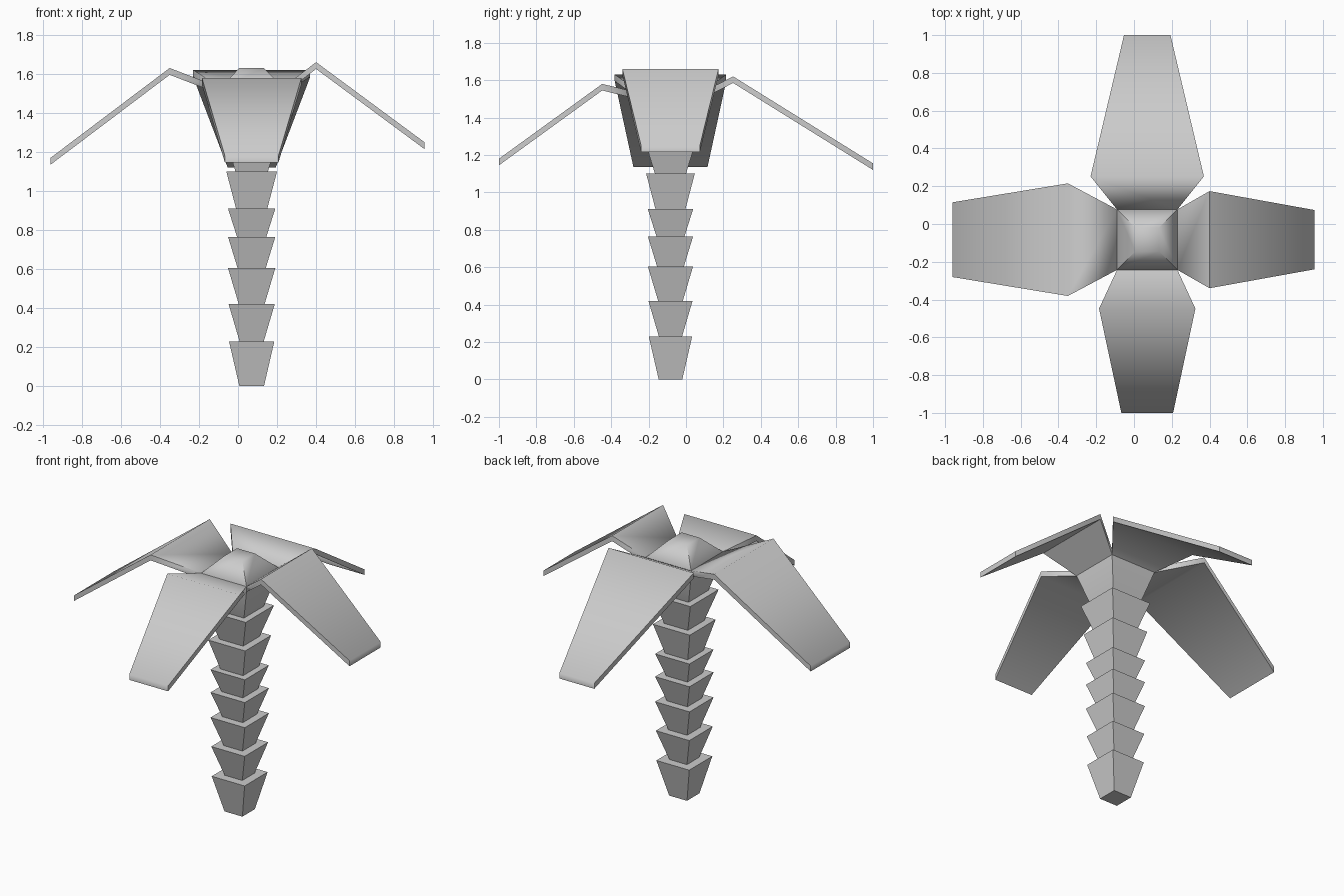
import bpy, bmesh, math
from mathutils import Matrix, Vector

if "Cube" in bpy.data.objects:
    bpy.data.objects.remove(bpy.data.objects["Cube"])

CX, CY = 0.07, -0.083   # trunk axis
ROOT, ROOT_Z, THICK = 0.16, 1.53, 0.035


def finish(name, bm, angle):
    bmesh.ops.recalc_face_normals(bm, faces=bm.faces)
    mesh = bpy.data.meshes.new(name)
    bm.to_mesh(mesh)
    bm.free()
    obj = bpy.data.objects.new(name, mesh)
    bpy.context.collection.objects.link(obj)
    bpy.ops.object.select_all(action='DESELECT')
    obj.select_set(True)
    bpy.context.view_layer.objects.active = obj
    bpy.ops.object.shade_smooth_by_angle(angle=math.radians(angle))
    return obj


def loft(bm, rings):
    """Skin a list of four-point rings and cap both ends."""
    loops = [[bm.verts.new(p) for p in ring] for ring in rings]
    for a, b in zip(loops, loops[1:]):
        for i in range(4):
            j = (i + 1) % 4
            bm.faces.new((a[i], a[j], b[j], b[i]))
    bm.faces.new(loops[0])
    bm.faces.new(loops[-1])


def square(half, z):
    return [(CX + sx * half, CY + sy * half, z)
            for sx, sy in ((-1, -1), (1, -1), (1, 1), (-1, 1))]


# Trunk: stacked square segments flaring upwards
levels = [0, 0.23, 0.42, 0.605, 0.765, 0.91, 1.10, 1.29]
bottoms = [0.063, 0.062, 0.066, 0.072, 0.075, 0.08, 0.083]
tops = [0.116, 0.118, 0.121, 0.121, 0.121, 0.130, 0.142]
for i, (b, t) in enumerate(zip(bottoms, tops)):
    bm = bmesh.new()
    loft(bm, [square(b, levels[i]), square(t, levels[i + 1])])
    finish(f"trunk_segment_{i + 1}", bm, 30)

# Crown hub: flared base with a low raised centre
bm = bmesh.new()
loft(bm, [square(0.10, 1.29), square(ROOT, ROOT_Z - THICK),
          square(ROOT, ROOT_Z), square(0.063, 1.63)])
finish("crown_hub", bm, 50)

# Fronds: root, raised shoulder and drooping tip as (distance, half width, height)
fronds = {
    "right_frond": (0, (0.33, 0.257, 1.66), (0.885, 0.157, 1.25)),
    "back_frond": (90, (0.335, 0.30, 1.62), (1.083, 0.123, 1.155)),
    "left_frond": (180, (0.42, 0.298, 1.63), (1.03, 0.198, 1.17)),
    "front_frond": (270, (0.365, 0.255, 1.58), (0.917, 0.137, 1.18)),
}
for name, (turn, shoulder, tip) in fronds.items():
    place = Matrix.Translation((CX, CY, 0)) @ Matrix.Rotation(math.radians(turn), 4, 'Z')
    bm = bmesh.new()
    loft(bm, [[place @ Vector(p) for p in
               ((d, -w, z), (d, w, z), (d, w, z - THICK), (d, -w, z - THICK))]
              for d, w, z in ((ROOT, ROOT, ROOT_Z), shoulder, tip)])
    finish(name, bm, 70)
